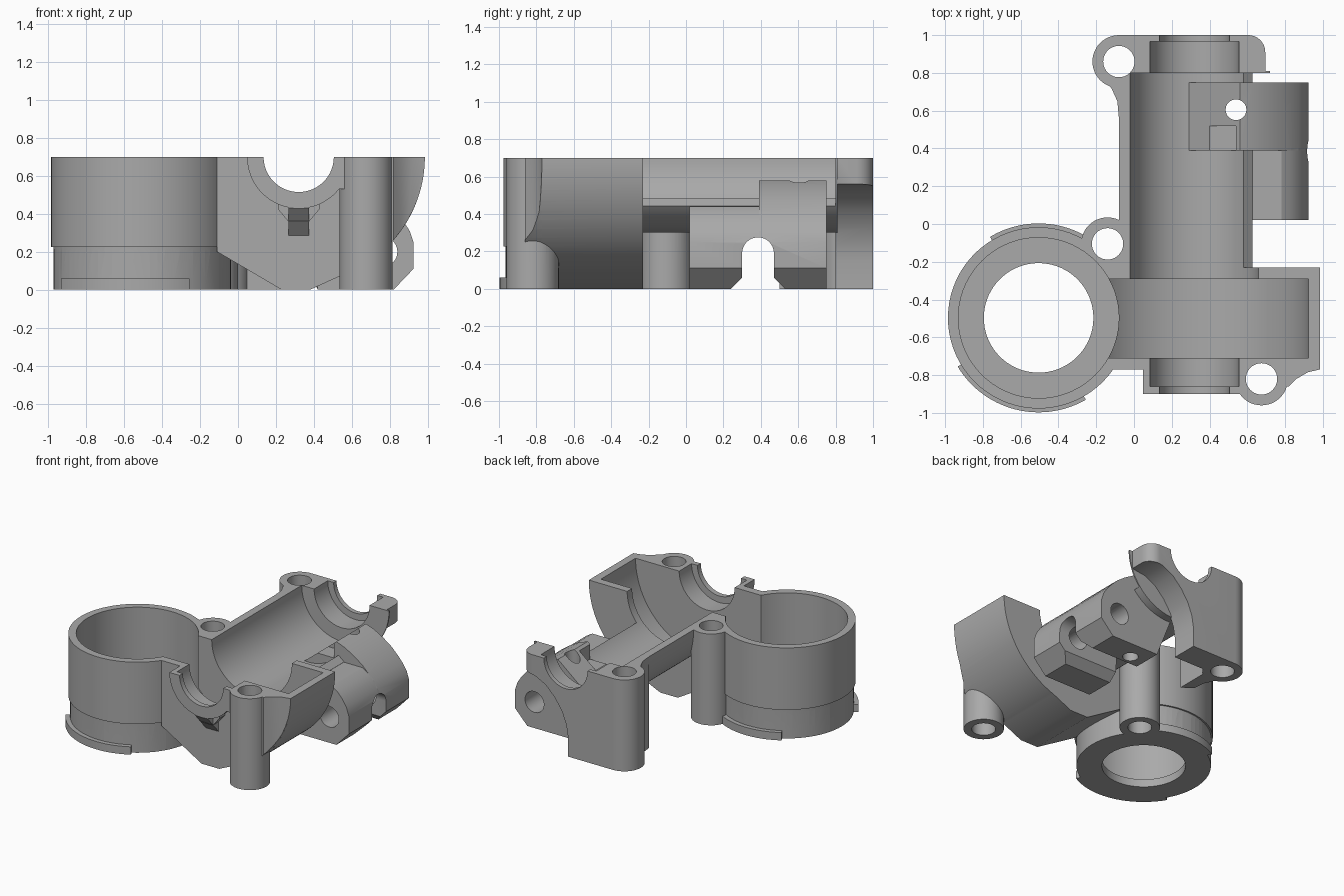
import bpy, bmesh, math

cube = bpy.data.objects.get("Cube")
if cube:
    bpy.data.objects.remove(cube)

grey = bpy.data.materials.new("cast grey")
grey.use_nodes = True
tone = (0.40, 0.40, 0.40, 1)
grey.diffuse_color = tone
grey.node_tree.nodes["Principled BSDF"].inputs["Base Color"].default_value = tone

TOP = 0.70            # split plane
AX, AZ = 0.32, TOP    # main shaft axis, running along y
CUP = (-0.505, -0.497)


def arc(cx, cy, r, a0=0, a1=360, n=72):
    """Points on an arc, in degrees; a full turn drops the repeated end."""
    count = n if abs(a1 - a0) == 360 else n + 1
    angles = [math.radians(a0 + (a1 - a0) * i / n) for i in range(count)]
    return [(cx + r * math.cos(a), cy + r * math.sin(a)) for a in angles]


def rect(a0, b0, a1, b1):
    return [(a0, b0), (a1, b0), (a1, b1), (a0, b1)]


def prism(name, axis, pts, lo, hi):
    """Extrude a closed outline along an axis."""
    place = {"x": lambda a, b, t: (t, a, b),
             "y": lambda a, b, t: (a, t, b),
             "z": lambda a, b, t: (a, b, t)}[axis]
    bm = bmesh.new()
    low = [bm.verts.new(place(a, b, lo)) for a, b in pts]
    high = [bm.verts.new(place(a, b, hi)) for a, b in pts]
    bm.faces.new(low)
    bm.faces.new(high)
    for i in range(len(pts)):
        j = (i + 1) % len(pts)
        bm.faces.new((low[i], low[j], high[j], high[i]))
    bmesh.ops.recalc_face_normals(bm, faces=bm.faces)
    mesh = bpy.data.meshes.new(name)
    bm.to_mesh(mesh)
    bm.free()
    mesh.materials.append(grey)
    obj = bpy.data.objects.new(name, mesh)
    bpy.context.collection.objects.link(obj)
    return obj


def combine(body, other, op):
    mod = body.modifiers.new("shape", "BOOLEAN")
    mod.operation, mod.solver, mod.object = op, "EXACT", other
    bpy.context.view_layer.objects.active = body
    bpy.ops.object.modifier_apply(modifier=mod.name)
    bpy.data.objects.remove(other)


def add(axis, pts, lo, hi):
    combine(housing, prism("piece", axis, pts, lo, hi), "UNION")


def cut(axis, pts, lo, hi):
    combine(housing, prism("cutter", axis, pts, lo, hi), "DIFFERENCE")


# Half tube with its right side opened along a radial cut
housing = prism("gear_housing", "y", arc(AX, AZ, 0.40, 180, 360), -0.25, 0.81)
cut("y", [(AX, AZ), (0.78, 0.314), (0.95, 0.8), (AX, 0.8)], -0.23, 0.80)

# Wheel chamber
chamber = arc(AX, AZ, 0.665, 0, -71, 40) + [(0.38, 0), (0.23, 0), (-0.11, 0.2), (-0.11, TOP)]
add("y", chamber, -0.77, -0.23)

# Front web blending the chamber into the screw boss
web = prism("web", "z", [(0.7, -0.74), (0.985, -0.74), (0.985, -0.77), (0.92, -0.785),
                         (0.86, -0.82), (0.82, -0.86), (0.7, -0.88)], 0, TOP)
combine(web, prism("limit", "y", arc(AX, AZ, 0.665), -1, 0), "INTERSECT")
combine(housing, web, "UNION")

# Front bearing collar, its lug and the gusset below
add("y", arc(AX, AZ, 0.272, 180, 360), -0.90, -0.75)
add("y", rect(0.50, 0.53, 0.60, TOP), -0.90, -0.75)
add("x", [(-0.76, 0.275), (-0.77, 0.285), (-0.90, 0.43), (-0.90, 0.45), (-0.76, 0.45)], 0.265, 0.375)
add("y", [(0.265, 0.36), (0.375, 0.36), (0.43, 0.425), (0.43, 0.46), (0.21, 0.46), (0.21, 0.425)],
    -0.84, -0.76)

# Back end plate with scooped underside
add("y", [(-0.08, 0), (0.30, 0), (0.30, 0.15), (0.315, 0.24), (0.35, 0.33), (0.41, 0.42),
          (0.49, 0.50), (0.58, 0.545), (0.695, 0.56), (0.695, TOP), (-0.08, TOP)], 0.80, 1.0)
corner = [(0.8, 0.9), (0.695, 0.91)] + arc(0.605, 0.91, 0.09, 0, 90, 10) + [(0.605, 1.1), (0.8, 1.1)]
cut("z", corner, 0.3, 0.8)
add("z", [(0, 0.5), (-0.08, 0.56), (-0.088, 0.65), (-0.12, 0.72), (-0.17, 0.77),
          (-0.205, 0.8), (-0.08, 0.9), (0, 0.9)], 0, TOP)

# Motor cup, stepped in near the base
combine(housing, prism("cup_base", "z", arc(*CUP, 0.467), 0, 0.2), "UNION")
wall = prism("cup_wall", "z", arc(*CUP, 0.48), 0.175, TOP)
for v in wall.data.vertices:
    if v.co.z < 0.3:
        v.co.x = CUP[0] + (v.co.x - CUP[0]) * 0.972
        v.co.y = CUP[1] + (v.co.y - CUP[1]) * 0.972
collar = prism("cup_collar", "z", arc(*CUP, 0.48), 0.225, TOP)
combine(collar, wall, "UNION")
combine(housing, collar, "UNION")

# Screw bosses
bosses = [(-0.14, -0.105), (-0.08, 0.86), (0.675, -0.82)]
for x, y in bosses:
    add("z", arc(x, y, 0.14, n=48), 0, TOP)

# Hollow interior: chamber, trough and stepped bearing seats
for r, y0, y1 in [(0.605, -0.71, -0.29), (0.34, -0.35, 0.80), (0.235, -0.86, -0.6),
                  (0.185, -1.1, -0.8), (0.235, 0.7, 0.965), (0.185, 0.9, 1.1)]:
    cut("y", arc(AX, AZ, r, n=96), y0, y1)
cut("z", arc(*CUP, 0.425), 0.06, 1)
cut("z", arc(*CUP, 0.29), -0.1, 1)
for x, y in bosses:
    cut("z", arc(x, y, 0.083, n=40), -0.1, 1)

# Side block: long low body and a raised ridge toward the back
skirt = [(0.87, 0.365), (0.905, 0.31), (0.925, 0.25), (0.925, 0.11), (0.82, 0), (0.42, 0)]
add("y", [(0.40, 0.33), (0.50, 0.37), (0.60, 0.44), (0.78, 0.44), (0.83, 0.41)] + skirt, 0.02, 0.40)
add("y", [(0.29, 0.33), (0.29, 0.36), (0.56, 0.58), (0.63, 0.555), (0.71, 0.51), (0.78, 0.46),
          (0.83, 0.41)] + skirt, 0.39, 0.75)
cut("z", rect(0.33, 0.3, 0.54, 0.52), 0.45, 0.8)
cut("y", arc(0.76, 0.2, 0.08, n=40), -0.1, 0.78)
slot = [(0.24, -0.1), (0.24, 0), (0.30, 0.06)] + arc(0.385, 0.19, 0.085, 180, 0, 20)
cut("x", slot + [(0.47, 0.06), (0.53, 0), (0.53, -0.1)], 0.305, 1.1)
cut("z", arc(0.54, 0.605, 0.055, n=32), -0.1, 1)

# Locating tabs around the cup foot
tabs = []
for name, a0, a1 in [("front_tab", 211, 300), ("back_tab", 60, 121)]:
    ring = arc(*CUP, 0.5, a0, a1, 30) + arc(*CUP, 0.45, a1, a0, 30)
    tabs.append(prism(name, "z", ring, 0, 0.06))

for obj in [housing] + tabs:
    bpy.ops.object.select_all(action="DESELECT")
    obj.select_set(True)
    bpy.context.view_layer.objects.active = obj
    bpy.ops.object.shade_smooth_by_angle(angle=math.radians(25))
